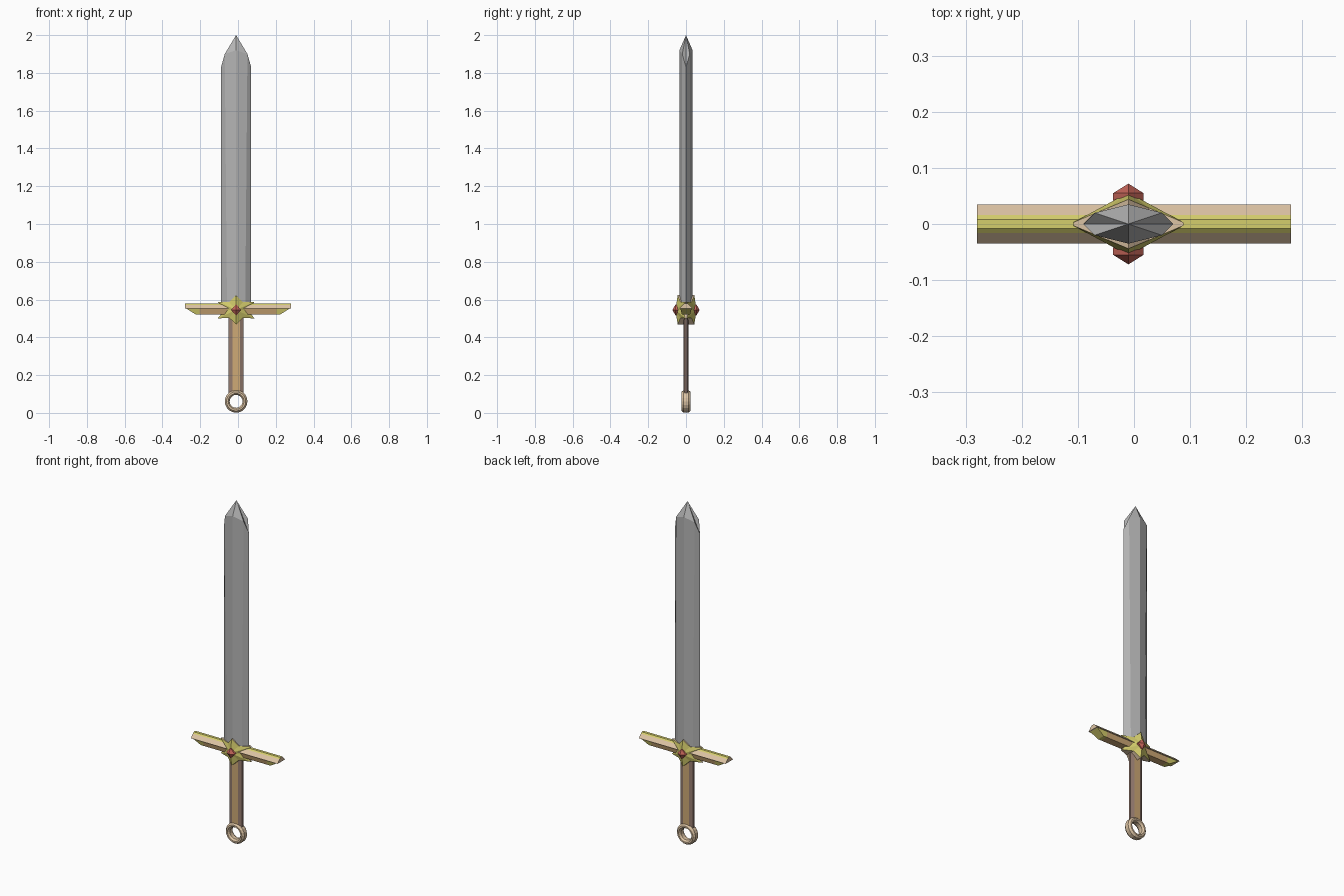
import bpy, bmesh, math
from mathutils import Vector

if "Cube" in bpy.data.objects:
    bpy.data.objects.remove(bpy.data.objects["Cube"])

CX = -0.01   # centre line of blade, grip and ring


def mat(name, r, g, b):
    m = bpy.data.materials.new(name)
    m.diffuse_color = (r, g, b, 1)
    m.use_nodes = True
    m.node_tree.nodes["Principled BSDF"].inputs["Base Color"].default_value = m.diffuse_color
    return m


STEEL = mat("steel grey", 0.46, 0.46, 0.46)
GOLD = mat("yellow gold", 0.66, 0.61, 0.15)
BEIGE = mat("beige", 0.72, 0.55, 0.37)
TAN = mat("tan leather", 0.62, 0.40, 0.18)
BROWN = mat("brown leather", 0.30, 0.20, 0.16)
RED = mat("red gem", 0.56, 0.13, 0.10)


def make(name, verts, faces, mats, rule=None):
    bm = bmesh.new()
    vs = [bm.verts.new(v) for v in verts]
    for f in faces:
        bm.faces.new([vs[i] for i in f])
    bmesh.ops.recalc_face_normals(bm, faces=bm.faces)
    bm.normal_update()
    if rule:
        for f in bm.faces:
            f.material_index = rule(f.normal, f.calc_center_median())
    me = bpy.data.meshes.new(name)
    bm.to_mesh(me)
    bm.free()
    for m in mats:
        me.materials.append(m)
    ob = bpy.data.objects.new(name, me)
    bpy.context.collection.objects.link(ob)
    return ob


def loft(name, rings, mats, rule=None, tip=None):
    """Skin equal-length rings; close with caps or with a point."""
    n = len(rings[0])
    verts = [v for r in rings for v in r]
    faces = [list(range(n))]
    for k in range(len(rings) - 1):
        for i in range(n):
            j = (i + 1) % n
            faces.append([k * n + i, k * n + j, (k + 1) * n + j, (k + 1) * n + i])
    last = (len(rings) - 1) * n
    if tip:
        verts.append(tip)
        faces += [[last + i, last + (i + 1) % n, len(verts) - 1] for i in range(n)]
    else:
        faces.append([last + i for i in range(n)])
    return make(name, verts, faces, mats, rule)


# Blade: flat octagon with sharp edges, shoulders stepping up to the tip
def blade_ring(w, bevel, top):
    pts = []
    for x, y, z in [(w, 0, 1.83), (bevel, .02, 1.90), (0, .035, 1.92), (-bevel, .02, 1.90),
                    (-w, 0, 1.83), (-bevel, -.02, 1.90), (0, -.035, 1.92), (bevel, -.02, 1.90)]:
        pts.append((CX + x, y, z if top else 0.54))
    return pts


loft("blade", [blade_ring(.08, .048, False), blade_ring(.08, .06, True)], [STEEL], tip=(CX, 0, 2.0))

# Grip: flattened hexagonal bar, lighter on the broad faces
sec = [(.04, -.006), (.04, .006), (.02, .014), (-.02, .014), (-.04, .006), (-.04, -.006),
       (-.02, -.014), (.02, -.014)]
loft("grip", [[(CX + x, y, z) for x, y in sec] for z in (0.105, 0.53)], [TAN, BROWN],
     lambda n, c: 0 if abs(n.y) > .98 else 1)

# Pommel ring: faceted band with chamfered edges
N = 20
band = [(.034, -.012), (.042, -.023), (.051, -.023), (.060, -.012),
        (.060, .012), (.051, .023), (.042, .023), (.034, .012)]
M = len(band)
verts, faces = [], []
for i in range(N):
    a = 2 * math.pi * i / N
    verts += [(CX + r * math.cos(a), y, .061 + r * math.sin(a)) for r, y in band]
    for k in range(M):
        i2, k2 = (i + 1) % N, (k + 1) % M
        faces.append([i * M + k, i * M + k2, i2 * M + k2, i2 * M + k])
make("pommel_ring", verts, faces, [BEIGE])

# Crossguard: arched bar, gold along the crown and beige on the sloping sides
half = [(.035, .552), (.016, .572), (.008, .579)]
arch = half + [(-y, z) for y, z in reversed(half)]
loft("crossguard", [[(x, y, z) for y, z in arch] for x in (-.28, .28)], [BEIGE, GOLD],
     lambda n, c: 1 if abs(n.x) < .5 and abs(c.y) < .015 and c.z > .57 else 0)

# Lower rail under each arm, with sloping gold ends
for side, name in ((-1, "left_lower_rail"), (1, "right_lower_rail")):
    rings = []
    for x0, x1 in ((.02, .02), (.205, .205), (.225, .275)):
        rings.append([(side * x1, -.030, .553), (side * x0, -.022, .522),
                      (side * x0, .022, .522), (side * x1, .030, .553)])
    loft(name, rings, [TAN, GOLD], lambda n, c: 1 if abs(c.x) > .206 else 0)

# Centre boss: six-pointed star plates front and back, joined by a beige rim
star = [(0, .623), (.036, .586), (.098, .588), (.060, .545), (.098, .500), (.036, .503),
        (0, .468), (-.036, .503), (-.098, .500), (-.060, .545), (-.098, .588), (-.036, .586)]
verts, faces = [], []
S = len(star)
for s in (-1, 1):
    base = len(verts)
    verts += [(CX + x, s * (.042 * (1 - abs(x) / .1) + .002), z) for x, z in star]
    verts.append((CX, s * .056, .545))
    faces += [[base + i, base + (i + 1) % S, base + S] for i in range(S)]
faces += [[i, (i + 1) % S, S + 1 + (i + 1) % S, S + 1 + i] for i in range(S)]
make("star_boss", verts, faces, [GOLD, BEIGE], lambda n, c: 1 if abs(c.y) < .001 else 0)

# Gems: four-sided pointed stones with a short straight girdle
for s, name in ((-1, "front_gem"), (1, "back_gem")):
    rings = [[(CX + .027 * dx, s * y, .545 + .030 * dz)
              for dx, dz in ((1, 0), (0, 1), (-1, 0), (0, -1))] for y in (.042, .055)]
    loft(name, rings, [RED], tip=(CX, s * .072, .545))
